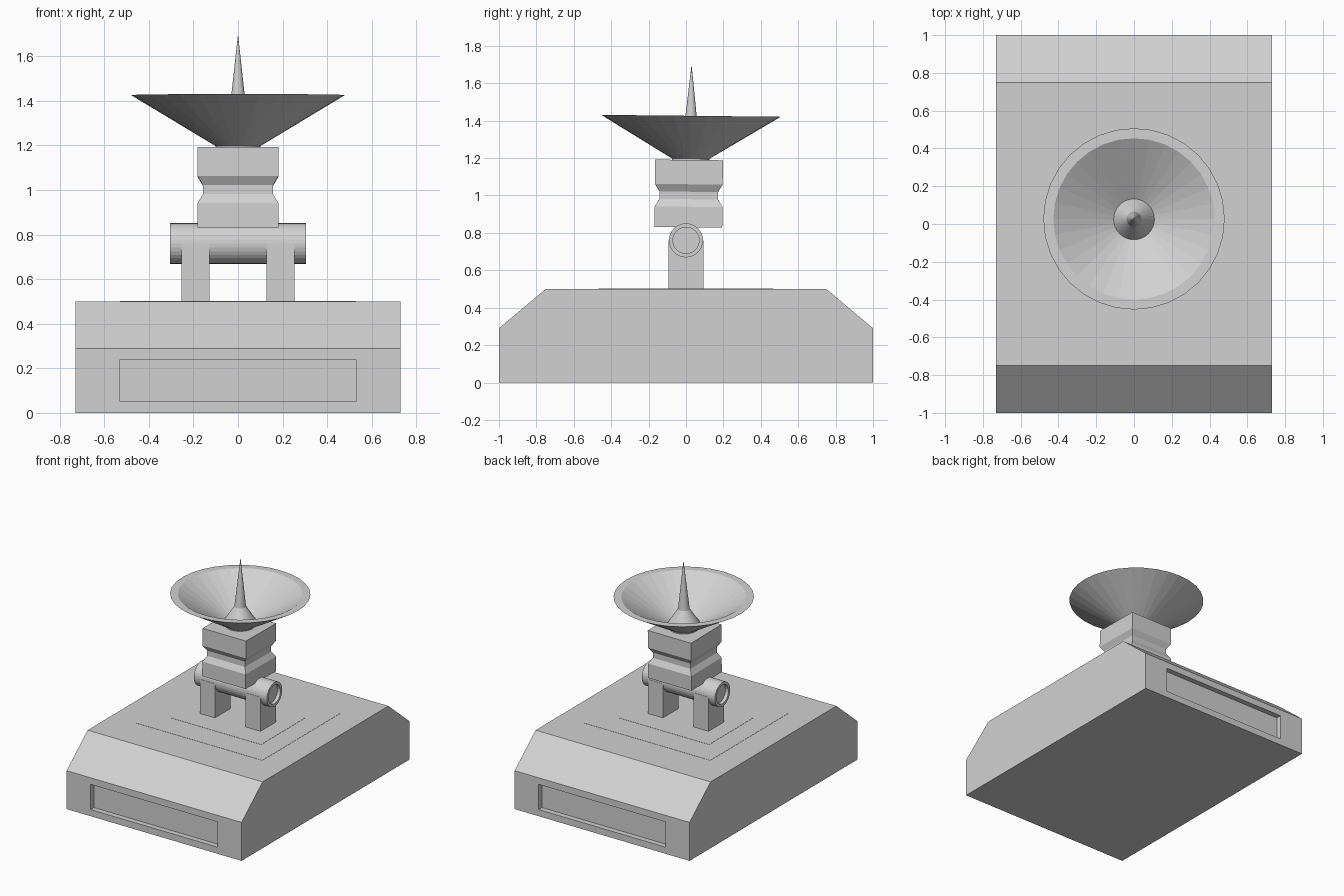
import bpy, bmesh, math
from mathutils import Matrix, Vector

cube = bpy.data.objects.get("Cube")
if cube:
    bpy.data.objects.remove(cube, do_unlink=True)

# One plain grey for the whole model
grey = bpy.data.materials.new("plain_grey")
grey.use_nodes = True
GREY = (0.64, 0.64, 0.64, 1.0)
grey.diffuse_color = GREY
grey.node_tree.nodes["Principled BSDF"].inputs["Base Color"].default_value = GREY


def make_object(name, bm, matrix=None):
    bmesh.ops.recalc_face_normals(bm, faces=bm.faces[:])
    if matrix is not None:
        bm.transform(matrix)
    mesh = bpy.data.meshes.new(name)
    bm.to_mesh(mesh)
    bm.free()
    mesh.materials.append(grey)
    obj = bpy.data.objects.new(name, mesh)
    bpy.context.collection.objects.link(obj)
    return obj


def box(name, x, y, z):
    """Box from (min, max) ranges."""
    bm = bmesh.new()
    bmesh.ops.create_cube(bm, size=1)
    for v in bm.verts:
        v.co = [r[0] if c < 0 else r[1] for c, r in zip(v.co, (x, y, z))]
    return make_object(name, bm)


def turned(name, profile, sides, phase=0.0, matrix=None):
    """Revolve a (radius, height) profile about z with the given number of sides."""
    bm = bmesh.new()
    rings = []
    for r, z in profile:
        if r == 0:
            rings.append([bm.verts.new((0, 0, z))] * sides)
        else:
            angles = [phase + math.tau * i / sides for i in range(sides)]
            rings.append([bm.verts.new((r * math.cos(a), r * math.sin(a), z)) for a in angles])
    for a, b in zip(rings, rings[1:]):
        for i in range(sides):
            j = (i + 1) % sides
            corners = list(dict.fromkeys((a[i], a[j], b[j], b[i])))
            bm.faces.new(corners)
    return make_object(name, bm, matrix)


# Base: sloped-shoulder prism with a shallow recess in the front and back
bm = bmesh.new()
outline = [(-1, 0), (1, 0), (1, 0.29), (0.75, 0.503 - 0.003), (-0.75, 0.5), (-1, 0.29)]
section = bm.faces.new([bm.verts.new((-0.73, y, z)) for y, z in outline])
side = bmesh.ops.extrude_face_region(bm, geom=[section])
bmesh.ops.translate(bm, vec=(1.46, 0, 0),
                    verts=[g for g in side["geom"] if isinstance(g, bmesh.types.BMVert)])
bmesh.ops.recalc_face_normals(bm, faces=bm.faces[:])
for face in [f for f in bm.faces if abs(f.normal.y) > 0.99]:
    sign = math.copysign(1, face.normal.y)
    for depth in (0.0, 0.04):
        bmesh.ops.inset_region(bm, faces=[face], thickness=0.03)
        for v in face.verts:
            v.co = (math.copysign(0.53, v.co.x), sign * (1 - depth),
                    0.05 if v.co.z < 0.145 else 0.24)
make_object("base", bm)

# Thin stepped pad on the deck
box("deck_pad", (-0.53, 0.53), (-0.467, 0.467), (0.495, 0.5015))
box("deck_pad_centre", (-0.378, 0.378), (-0.265, 0.265), (0.495, 0.503))

# Two support legs
for name, s in (("left_leg", 1), ("right_leg", -1)):
    box(name, sorted((s * 0.127, s * 0.253)), (-0.093, 0.093), (0.49, 0.76))

# Horizontal axle with hollowed ends
AXLE_Z = 0.76
turned("axle", [(0, -0.28), (0.07, -0.28), (0.07, -0.305), (0.091, -0.305),
                (0.091, 0.305), (0.07, 0.305), (0.07, 0.28), (0, 0.28)], 32,
       matrix=Matrix.Translation((0, 0, AXLE_Z)) @ Matrix.Rotation(math.pi / 2, 4, 'Y'))

# Head parts lean back very slightly about the axle
lean = (Matrix.Translation((0, 0.012, AXLE_Z)) @ Matrix.Rotation(math.radians(-0.6), 4, 'X')
        @ Matrix.Translation((0, 0, -AXLE_Z)))

# Square block with a waist groove
Q = math.sqrt(2)
turned("head_block", [(0, 0.83), (0.181 * Q, 0.83), (0.181 * Q, 0.94), (0.157 * Q, 0.98),
                      (0.157 * Q, 1.02), (0.181 * Q, 1.06), (0.181 * Q, 1.19), (0, 1.19)],
       4, phase=math.pi / 4, matrix=lean)

# Dish with flat rim and central flared spike
turned("dish_and_spike", [(0, 1.18), (0.1, 1.18), (0.1, 1.197), (0.48, 1.426), (0.427, 1.426),
                          (0.108, 1.23), (0.04, 1.335), (0.03, 1.426), (0, 1.7)],
       32, matrix=lean @ Matrix.Translation((0, 0.008, 0)))
